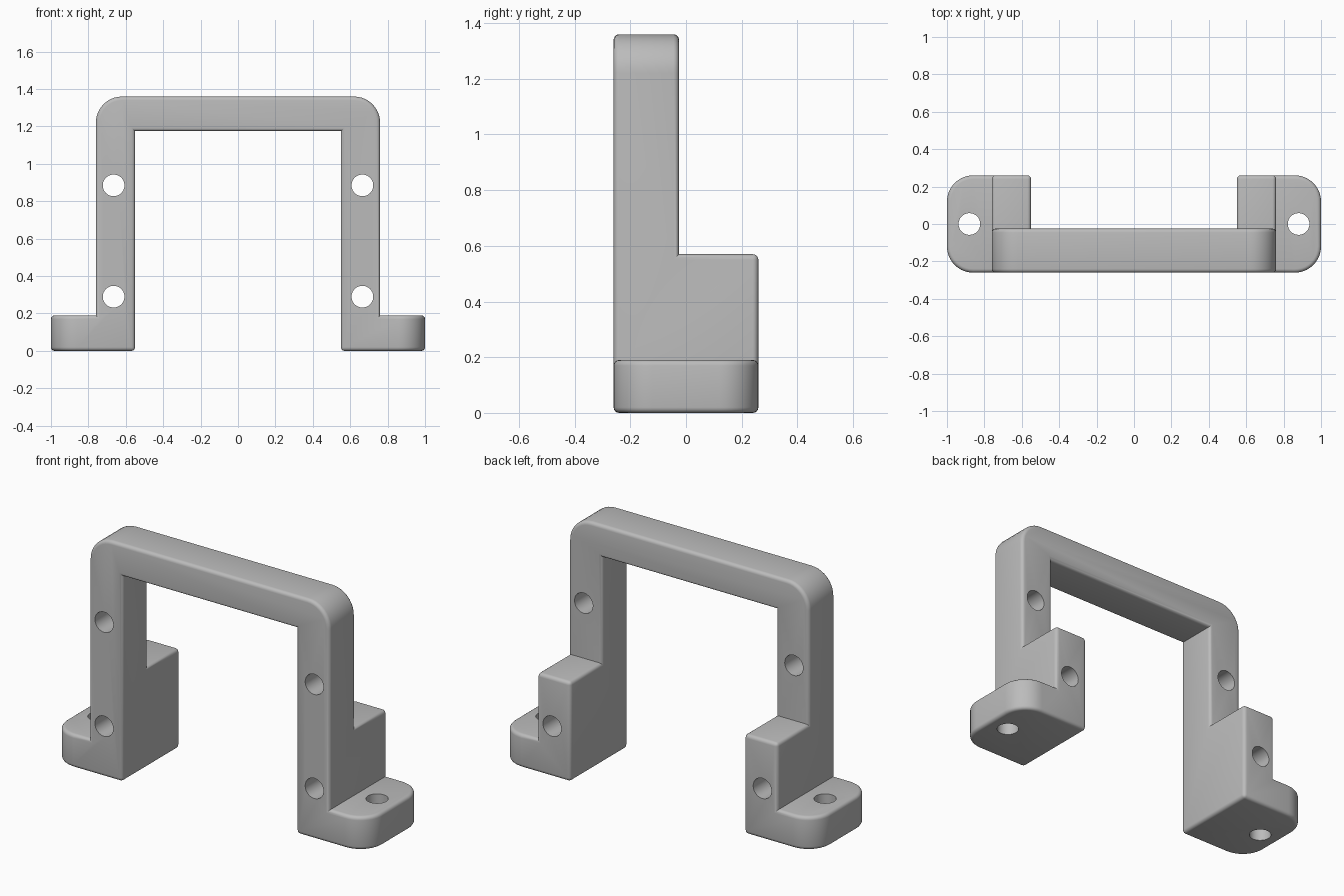
import bpy
import bmesh
import math
from mathutils import Matrix

cube = bpy.data.objects.get("Cube")
if cube:
    bpy.data.objects.remove(cube, do_unlink=True)

# Main dimensions
FRONT, BACK, FRAME_BACK = -0.26, 0.26, -0.025
INNER, OUTER, FOOT_END = 0.55, 0.76, 1.0
TOP, OPENING_TOP, BLOCK_TOP, FOOT_TOP = 1.36, 1.175, 0.57, 0.19
CORNER, EDGE, HOLE = 0.14, 0.02, 0.058

grey = bpy.data.materials.new("plain grey")
grey.use_nodes = True
colour = (0.5, 0.5, 0.5, 1)
grey.diffuse_color = colour
grey.node_tree.nodes["Principled BSDF"].inputs["Base Color"].default_value = colour


def make_object(name, bm):
    mesh = bpy.data.meshes.new(name)
    bm.to_mesh(mesh)
    bm.free()
    mesh.materials.append(grey)
    obj = bpy.data.objects.new(name, mesh)
    bpy.context.collection.objects.link(obj)
    return obj


def arc(cx, cy, start):
    """Quarter circle of points, anticlockwise from the start angle."""
    return [(cx + CORNER * math.cos(math.radians(start + 9 * i)),
             cy + CORNER * math.sin(math.radians(start + 9 * i))) for i in range(11)]


def prism(name, points, place, depth):
    """Extrude a flat outline; place turns (u, v) into a 3D point."""
    bm = bmesh.new()
    face = bm.faces.new([bm.verts.new(place(u, v)) for u, v in points])
    grown = bmesh.ops.extrude_face_region(bm, geom=[face])["geom"]
    verts = [g for g in grown if isinstance(g, bmesh.types.BMVert)]
    bmesh.ops.translate(bm, vec=depth, verts=verts)
    bmesh.ops.recalc_face_normals(bm, faces=bm.faces)
    return make_object(name, bm)


def combine(target, tool, operation):
    mod = target.modifiers.new(tool.name, "BOOLEAN")
    mod.operation, mod.solver, mod.object = operation, "EXACT", tool
    tool.hide_render = True
    deps = bpy.context.evaluated_depsgraph_get()
    target.data = bpy.data.meshes.new_from_object(target.evaluated_get(deps))
    target.modifiers.clear()
    bpy.data.objects.remove(tool, do_unlink=True)


# Arch with rounded upper corners
outline = [(INNER, 0), (OUTER, 0)] + arc(OUTER - CORNER, TOP - CORNER, 0)
outline += arc(-OUTER + CORNER, TOP - CORNER, 90)
outline += [(-OUTER, 0), (-INNER, 0), (-INNER, OPENING_TOP), (INNER, OPENING_TOP)]
bracket = prism("bracket", outline, lambda u, v: (u, FRONT, v), (0, FRAME_BACK - FRONT, 0))

# Rear blocks and mounting feet
for side in (1, -1):
    block = [(INNER, FRONT), (OUTER, FRONT), (OUTER, BACK), (INNER, BACK)]
    foot = [(INNER, FRONT)] + arc(FOOT_END - CORNER, FRONT + CORNER, -90)
    foot += arc(FOOT_END - CORNER, BACK - CORNER, 0) + [(INNER, BACK)]
    for name, points, height in (("rear_block", block, BLOCK_TOP), ("foot", foot, FOOT_TOP)):
        part = prism(name, points, lambda u, v: (side * u, v, 0), (0, 0, height))
        combine(bracket, part, "UNION")

# Clean flat faces, then round only the outward edges
bm = bmesh.new()
bm.from_mesh(bracket.data)
bmesh.ops.remove_doubles(bm, verts=bm.verts, dist=0.0005)
bmesh.ops.dissolve_limit(bm, angle_limit=math.radians(1), verts=bm.verts, edges=bm.edges)
outward = [e for e in bm.edges
           if len(e.link_faces) == 2 and e.calc_face_angle_signed() > math.radians(30)]
bmesh.ops.bevel(bm, geom=outward, offset=EDGE, offset_type="OFFSET", segments=4,
                profile=0.5, affect="EDGES", clamp_overlap=True)
bm.to_mesh(bracket.data)
bm.free()


# Screw holes through the legs and feet
def drill(location, rotation):
    bm = bmesh.new()
    bmesh.ops.create_cone(bm, cap_ends=True, segments=40, radius1=HOLE, radius2=HOLE, depth=1,
                          matrix=Matrix.Translation(location) @ rotation)
    combine(bracket, make_object("hole_cutter", bm), "DIFFERENCE")


along_y = Matrix.Rotation(math.radians(90), 4, "X")
for side in (1, -1):
    for z in (0.29, 0.885):
        drill((side * 0.665, 0, z), along_y)
    drill((side * 0.88, 0, 0), Matrix.Identity(4))

# Smooth rounds with crisp inner corners
bpy.ops.object.select_all(action="DESELECT")
bracket.select_set(True)
bpy.context.view_layer.objects.active = bracket
bpy.ops.object.shade_smooth_by_angle(angle=math.radians(30))
